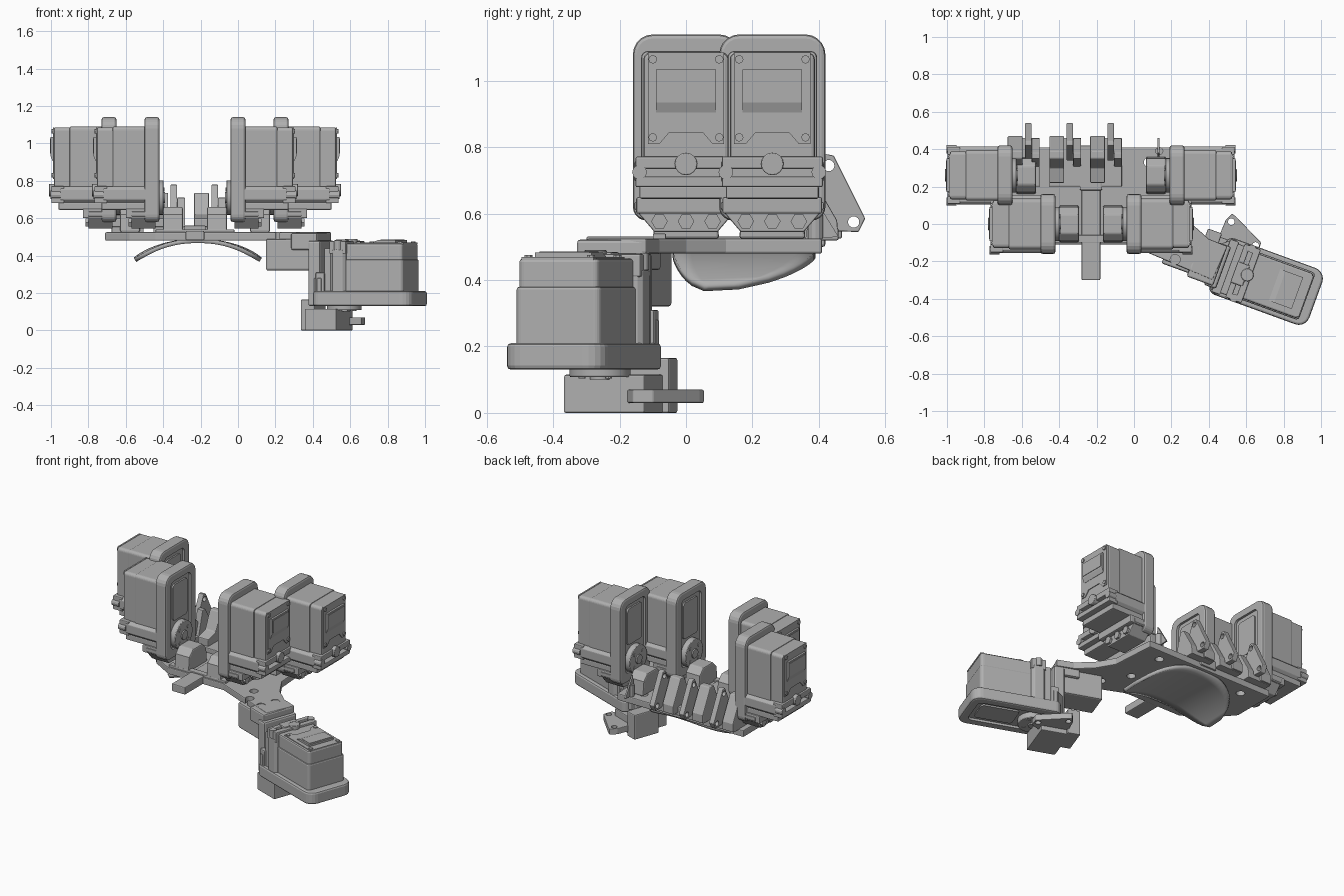
import bpy, bmesh, math
from mathutils import Matrix, Vector

cube = bpy.data.objects.get("Cube")
if cube:
    bpy.data.objects.remove(cube)

grey = bpy.data.materials.new("plain grey")
grey.use_nodes = True
grey.diffuse_color = (0.43, 0.43, 0.43, 1)
grey.node_tree.nodes["Principled BSDF"].inputs["Base Color"].default_value = (0.43, 0.43, 0.43, 1)
I = Matrix.Identity(4)


def prism(name, pts, axis, lo, hi, M=I, bevel=0.0, smooth=False):
    """Extrude a 2D outline along one axis, then place it with M."""
    place = {"x": lambda a, b, h: (h, a, b),
             "y": lambda a, b, h: (a, h, b),
             "z": lambda a, b, h: (a, b, h)}[axis]
    bm = bmesh.new()
    rings = [[bm.verts.new(M @ Vector(place(a, b, h))) for a, b in pts] for h in (lo, hi)]
    n = len(pts)
    bm.faces.new(rings[0])
    bm.faces.new(rings[1])
    for i in range(n):
        j = (i + 1) % n
        bm.faces.new((rings[0][i], rings[0][j], rings[1][j], rings[1][i]))
    bmesh.ops.recalc_face_normals(bm, faces=bm.faces)
    return finish(name, bm, bevel, smooth)


def finish(name, bm, bevel=0.0, smooth=False):
    mesh = bpy.data.meshes.new(name)
    bm.to_mesh(mesh)
    bm.free()
    ob = bpy.data.objects.new(name, mesh)
    bpy.context.collection.objects.link(ob)
    mesh.materials.append(grey)
    if smooth:
        bpy.ops.object.select_all(action="DESELECT")
        ob.select_set(True)
        bpy.context.view_layer.objects.active = ob
        bpy.ops.object.shade_smooth_by_angle(angle=math.radians(35))
    if bevel:
        mod = ob.modifiers.new("Bevel", "BEVEL")
        mod.width = bevel
        mod.segments = 2
        mod.limit_method = "ANGLE"
        mod.angle_limit = math.radians(40)
    return ob


def rect(a0, a1, b0, b1):
    return [(a0, b0), (a1, b0), (a1, b1), (a0, b1)]


def box(name, x, y, z, M=I, bevel=0.0):
    return prism(name, rect(*x, *y), "z", z[0], z[1], M, bevel)


def circle(a, b, r, n=24):
    return [(a + r * math.cos(2 * math.pi * i / n), b + r * math.sin(2 * math.pi * i / n)) for i in range(n)]


def round_rect(a0, a1, b0, b1, r, r_low):
    """Rounded rectangle with separate upper and lower corner radii."""
    pts = []
    for a, b, rad, start in ((a1 - r, b1 - r, r, 0), (a0 + r, b1 - r, r, 90),
                             (a0 + r_low, b0 + r_low, r_low, 180), (a1 - r_low, b0 + r_low, r_low, 270)):
        for k in range(6):
            t = math.radians(start + 18 * k)
            pts.append((a + rad * math.cos(t), b + rad * math.sin(t)))
    return pts


def cut(ob, cutter):
    cutter.hide_render = True
    cutter.hide_viewport = True
    mod = ob.modifiers.new("Cut", "BOOLEAN")
    mod.operation = "DIFFERENCE"
    mod.object = cutter


def servo(tag, M, post=True):
    """Motor unit: local x points out of the plate, z along its length."""
    def p(part, pts, lo, hi, bevel=0.0, smooth=False):
        return prism(tag + "_" + part, pts, "x", lo, hi, M, bevel, smooth)

    # Backing plate with recessed inner panel and horn
    plate = p("plate", round_rect(-.16, .16, .58, 1.14, .06, .04), 0, .08, .012)
    cut(plate, p("plate_recess_cutter", round_rect(-.105, .105, .64, 1.09, .03, .03), -.05, .015))
    p("inner_panel", round_rect(-.075, .075, .82, 1.06, .02, .02), .005, .02)
    p("horn", circle(0, .71, .092, 32), -.022, .03, .004, True)
    p("horn_hub", circle(0, .71, .03), -.03, 0, 0, True)
    for k in range(4):
        t = math.radians(45 + 90 * k)
        p("horn_screw", circle(.06 * math.cos(t), .71 + .06 * math.sin(t), .011, 10), -.026, 0)
    # Motor case in two shells
    p("case_inner", round_rect(-.135, .135, .75, 1.09, .02, .01), .07, .25, .008)
    p("case_outer", round_rect(-.128, .128, .76, 1.085, .02, .01), .24, .335, .01)
    p("cover", [(-.115, .81), (-.08, .81), (-.05, .845), (.05, .845), (.08, .81), (.115, .81),
                (.115, 1.085), (-.115, 1.085)], .33, .34)
    prism(tag + "_window", [(.33, .905), (.342, .905), (.353, .935), (.353, 1.035), (.33, 1.035)],
          "y", -.09, .09, M)
    prism(tag + "_label", rect(-.08, .08, .945, 1.025), "x", .35, .356, M)
    for y in (-.1, .1):
        for z in (.83, 1.065):
            p("cover_screw", circle(y, z, .013, 8), .33, .346)
    # Double mounting flange and stepped gear case
    flange = [(-.155, .70), (-.135, .68), (.135, .68), (.155, .70), (.155, .755), (.14, .77),
              (-.14, .77), (-.155, .755)]
    p("flange", flange, .07, .30, .004)
    for z0, z1 in ((.68, .712), (.735, .772)):
        p("flange_rail", rect(-.152, .152, z0, z1), .28, .348, .005)
    p("flange_boss", circle(0, .75, .034, 16), .30, .36, .003, True)
    for y in (-.14, .14):
        p("flange_screw", circle(y, .725, .022, 12), .30, .352)
    p("gear_case", rect(-.14, .14, .645, .685), .05, .31, .006)
    p("gear_step", rect(-.15, .15, .60, .65), .05, .18, .006)
    p("gear_foot", [(-.155, .635), (-.155, .615), (-.095, .545), (.095, .545), (.155, .615), (.155, .635)],
      .02, .15, .004)
    for y in (-.08, 0, .08):
        p("foot_screw", circle(y, .577, .025, 6), .14, .165)
    # First link hanging beside the horn
    if post:
        p("link_block", [(-.1, .525), (.1, .525), (.09, .62), (.05, .66), (-.05, .66), (-.09, .62)], -.125, -.02, .008)


# Four upright motors, mirrored about the palm centre
MID = -.23
for side, s in (("right", -1), ("left", 1)):
    for place, off, y in (("front", .19, .0), ("back", .42, .26)):
        servo(side + "_" + place, Matrix.Translation((MID + s * off, y, 0)) @ Matrix.Diagonal((s, 1, 1, 1)))

# Thumb motor lying flat
ang = math.radians(-20)
u = Vector((math.cos(ang), math.sin(ang), 0))
o = Vector((0, 0, 1))
v = u.cross(o)
thumb = Matrix((o, v, u)).transposed().to_4x4()
thumb.translation = Vector((.695, -.305, .13)) - u * .845
servo("thumb", thumb, False)

# Palm plate with arm toward the thumb
palm = prism("palm_plate", [(-.71, .41), (-.71, .12), (-.58, -.03), (-.44, -.11), (-.03, -.11), (.42, -.30),
                            (.50, -.12), (.40, -.08), (.31, 0), (.24, .12), (.22, .41)], "z", .48, .525, I, .006)
holes = [(.22, -.19), (.37, -.135), (.33, -.23), (.18, -.09)]
holes += [(x, y) for x in (-.55, -.36, -.1, .08) for y in (.07, .33)]
for x, y in holes:
    cut(palm, prism("hole_cutter", circle(x, y, .027, 16), "z", .4, .6))
box("front_tab", (-.28, -.18), (-.30, .2), (.482, .532), I, .006)
box("palm_spine", (-.29, -.17), (.18, .42), (.50, .56), I, .008)
box("palm_front_rail", (-.44, -.02), (-.1, -.06), (.50, .54), I, .004)

# Curved grip sheet below the palm
bm = bmesh.new()
N, K = 24, 8
grid = []
for i in range(N + 1):
    t = -1 + 2 * i / N
    wide = math.sqrt(max(0.02, 1 - abs(t) ** 3))
    y0, y1 = .07 - .11 * wide, .12 + .27 * wide
    row = []
    for j in range(K + 1):
        y = y0 + (y1 - y0) * j / K
        row.append(bm.verts.new((-.215 + .335 * t, y, .478 - .105 * abs(t) ** 2.2 * (1 - .5 * max(0, y)))))
    grid.append(row)
for i in range(N):
    for j in range(K):
        bm.faces.new((grid[i][j], grid[i + 1][j], grid[i + 1][j + 1], grid[i][j + 1]))
sheet = finish("grip_sheet", bm, 0, True)
sol = sheet.modifiers.new("Solidify", "SOLIDIFY")
sol.thickness = .022
sol.offset = 0


# Finger knuckles: slanted block with a pierced side tab
TAB = [(.34, .55), (.52, .545), (.54, .585), (.445, .775), (.42, .78), (.34, .60)]


def tab(name, axis, lo, hi, M=I):
    ob = prism(name, TAB, axis, lo, hi, M, .004)
    for a, b in ((.43, .745), (.505, .575)):
        cut(ob, prism("tab_hole_cutter", circle(a, b, .017, 16), axis, lo - .05, hi + .05, M))


for k, x in enumerate((-.565, -.343, -.125)):
    tab("knuckle_tab_%d" % k, "x", x - .018, x + .018)
    slope = [(.22, .525), (.47, .525), (.47, .58), (.39, .735), (.35, .735), (.30, .62), (.22, .60)]
    prism("knuckle_block_%d" % k, slope, "x", x - .11, x - .03, I, .006)
    prism("knuckle_cheek_%d" % k, [(.30, .525), (.46, .525), (.455, .58), (.38, .71), (.35, .71)],
          "x", x + .018, x + .06, I, .004)
    box("knuckle_base_%d" % k, (x - .11, x + .06), (.2, .46), (.52, .555), I, .005)

# Small loose remains of the fourth knuckle
for y in (.21, .39):
    prism("spare_screw", circle(.135, y, .022, 12), "z", .525, .60)
prism("spare_fin", [(.36, .525), (.46, .53), (.38, .66)], "x", .125, .135)

# Adapter between arm and thumb motor
turn = Matrix.Translation((.30, -.17, 0)) @ Matrix.Rotation(ang, 4, "Z")
box("arm_adapter", (-.13, .15), (-.09, .09), (.32, .49), turn, .01)
box("arm_bracket", (.12, .19), (-.12, .12), (.13, .48), turn, .012)
box("arm_cap", (.02, .17), (-.11, .11), (.43, .522), turn, .01)
box("thumb_top_clip", (.25, .32), (-.06, .06), (.44, .485), turn, .008)

# Thumb link and its pierced tab below the motor
base = Matrix.Translation((.47, -.2, 0)) @ Matrix.Rotation(ang, 4, "Z")
box("thumb_link", (-.07, .11), (-.14, .12), (0, .115), base, .006)
box("thumb_link_riser", (-.13, -.05), (-.04, .14), (0, .165), base, .006)
flap = prism("thumb_tab", [(.44, -.1), (.49, .02), (.525, .055), (.545, .04), (.68, -.10), (.66, -.16), (.5, -.2)],
             "z", .03, .07, I, .004)
for x, y in ((.52, .012), (.65, -.115)):
    cut(flap, prism("flap_hole_cutter", circle(x, y, .018, 16), "z", 0, .12))
